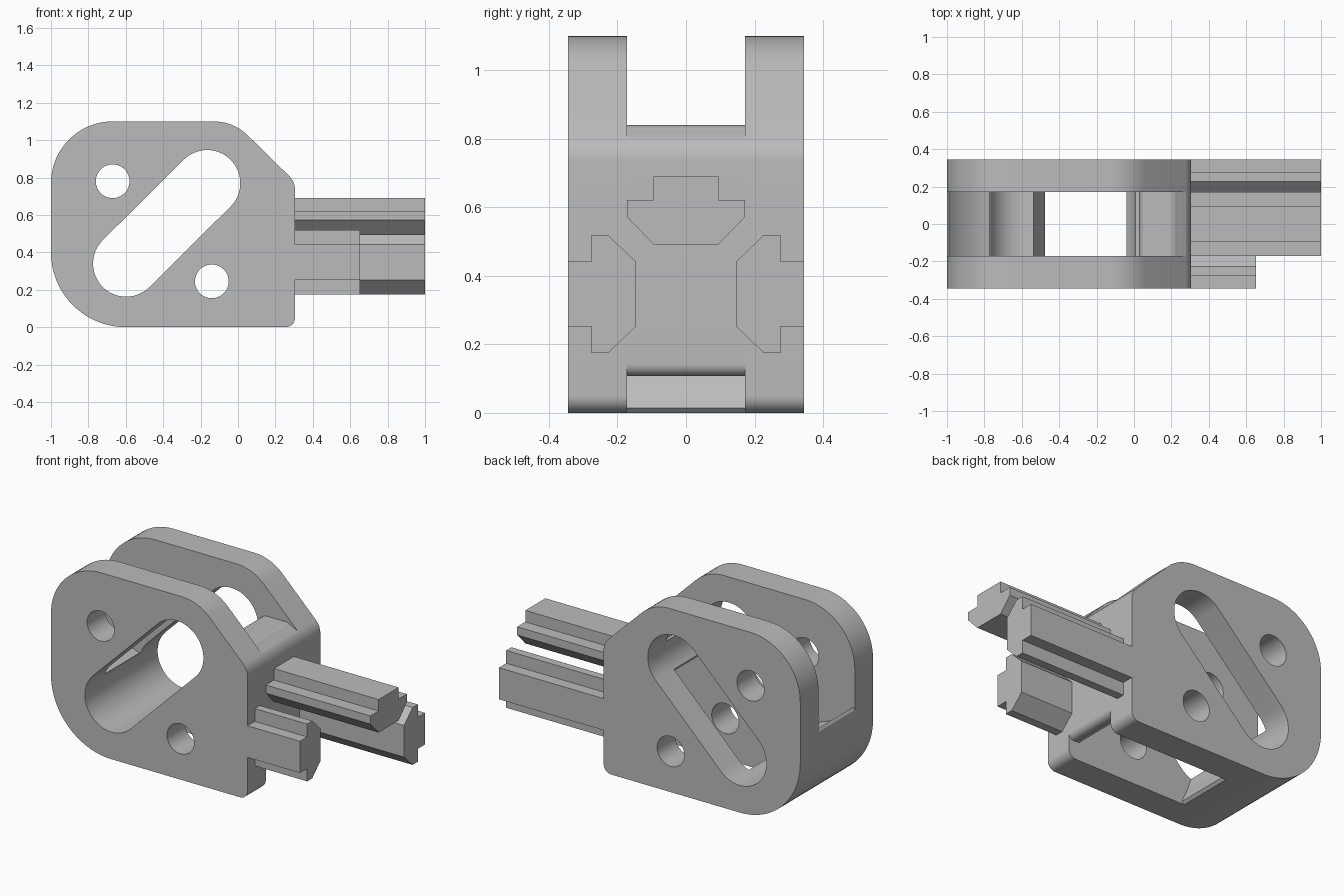
import bpy, bmesh
from math import sin, cos, radians
from mathutils import Matrix

cube = bpy.data.objects.get("Cube")
if cube:
    bpy.data.objects.remove(cube, do_unlink=True)

grey = bpy.data.materials.new("plain grey")
grey.use_nodes = True
COLOUR = (0.5, 0.5, 0.5, 1)
grey.diffuse_color = COLOUR
grey.node_tree.nodes["Principled BSDF"].inputs["Base Color"].default_value = COLOUR

# Columns send profile u, v and depth to the model axes
ALONG_Y = Matrix(((1, 0, 0), (0, 0, -1), (0, 1, 0))).to_4x4()
ALONG_X = Matrix(((0, 0, 1), (1, 0, 0), (0, 1, 0))).to_4x4()


def arc(u, v, r, start, end, step=5):
    """Points on an arc, sampled on a shared angular grid."""
    n = abs(end - start) // step
    sign = 1 if end > start else -1
    angles = [radians(start + sign * step * i) for i in range(n + 1)]
    return [(u + r * cos(a), v + r * sin(a)) for a in angles]


def prism(name, loops, low, high, axes):
    """Extrude a filled profile, whose inner loops become holes."""
    curve = bpy.data.curves.new(name, "CURVE")
    curve.dimensions, curve.fill_mode = "2D", "BOTH"
    curve.extrude = (high - low) / 2
    for loop in loops:
        spline = curve.splines.new("POLY")
        spline.points.add(len(loop) - 1)
        for point, (u, v) in zip(spline.points, loop):
            point.co = (u, v, 0, 1)
        spline.use_cyclic_u = True
    temp = bpy.data.objects.new(name, curve)
    bpy.context.scene.collection.objects.link(temp)
    bpy.context.view_layer.update()
    mesh = bpy.data.meshes.new_from_object(
        temp.evaluated_get(bpy.context.evaluated_depsgraph_get()))
    bpy.data.objects.remove(temp, do_unlink=True)
    mesh.transform(axes @ Matrix.Translation((0, 0, (low + high) / 2)))
    bm = bmesh.new()
    bm.from_mesh(mesh)
    bmesh.ops.remove_doubles(bm, verts=bm.verts, dist=0.0001)
    bmesh.ops.recalc_face_normals(bm, faces=bm.faces)
    bm.to_mesh(mesh)
    bm.free()
    mesh.materials.clear()
    mesh.materials.append(grey)
    obj = bpy.data.objects.new(name, mesh)
    bpy.context.scene.collection.objects.link(obj)
    return obj


HALF, INNER = 0.345, 0.172
PIN_TOP, PIN_LOW = (-0.67, 0.78), (-0.14, 0.245)
SLOT_TOP, SLOT_LOW, SLOT_R = (-0.165, 0.77), (-0.598, 0.34), 0.177
CLEAR = 0.4

# Side plate outline, diagonal slot and two pin holes
outer_corner = arc(0.205, 0.735, 0.1, 0, 45)
round_base = arc(-0.6, 0.4, 0.4, 180, 270)
outline = (arc(0.255, 0.05, 0.05, 270, 360) + outer_corner
           + arc(-0.13, 0.84, 0.26, 45, 90)
           + arc(-0.67, 0.77, 0.33, 90, 180) + round_base)
slot = arc(*SLOT_TOP, SLOT_R, -45, 135) + arc(*SLOT_LOW, SLOT_R, 135, 315)
holes = [arc(*pin, 0.09, 0, 355) for pin in (PIN_TOP, PIN_LOW)]
plate_loops = [outline, slot] + holes

# Webs between the plates, relieved by round clearance around each pin
right_web = (outer_corner + arc(0.195, 0.79, 0.05, 45, 90)
             + arc(0.07, 0.8, 0.04, 90, 180)
             + arc(*SLOT_TOP, SLOT_R, 10, -45)
             + arc(*PIN_LOW, CLEAR, 75, -20)
             + arc(0.268, 0.143, 0.036, 240, 360))
left_web = (round_base + [(-0.49, 0), (-0.475, 0.015)]
            + arc(*PIN_LOW, CLEAR, 210, 195)
            + arc(*SLOT_LOW, SLOT_R, 290, 160)
            + arc(*PIN_TOP, CLEAR, 255, 220)
            + [(-0.99, 0.54), (-1, 0.525)])

# Join plates and webs into one body
body = prism("clevis_body", plate_loops, -HALF, -INNER, ALONG_Y)
pieces = [prism("right_web", [right_web], -INNER, INNER, ALONG_Y),
          prism("left_web", [left_web], -INNER, INNER, ALONG_Y),
          prism("back_plate", plate_loops, INNER, HALF, ALONG_Y)]
for piece in pieces:
    union = body.modifiers.new("join", "BOOLEAN")
    union.operation, union.solver, union.object = "UNION", "EXACT", piece
bpy.context.view_layer.update()
joined = bpy.data.meshes.new_from_object(
    body.evaluated_get(bpy.context.evaluated_depsgraph_get()))
body.modifiers.clear()
body.data = joined
for piece in pieces:
    bpy.data.objects.remove(piece, do_unlink=True)

# Stepped connector rails: half profile as (across, outward depth)
half_rail = [(0.095, 0), (0.095, 0.069), (0.172, 0.069),
             (0.172, 0.118), (0.095, 0.198)]
rail = half_rail + [(-u, d) for u, d in reversed(half_rail)]
top_rail = [(u, 0.69 - d) for u, d in rail]
front_rail = [(d - HALF, 0.347 + u) for u, d in rail]
back_rail = [(HALF - d, 0.347 + u) for u, d in rail]
parts = [body,
         prism("top_rail", [top_rail], 0.28, 1, ALONG_X),
         prism("front_rail", [front_rail], 0.28, 0.652, ALONG_X),
         prism("back_rail", [back_rail], 0.28, 1, ALONG_X)]

# Smooth the rounded walls and keep the edges crisp
bpy.ops.object.select_all(action="DESELECT")
for part in parts:
    part.select_set(True)
bpy.context.view_layer.objects.active = body
bpy.ops.object.shade_smooth_by_angle(angle=radians(25))
